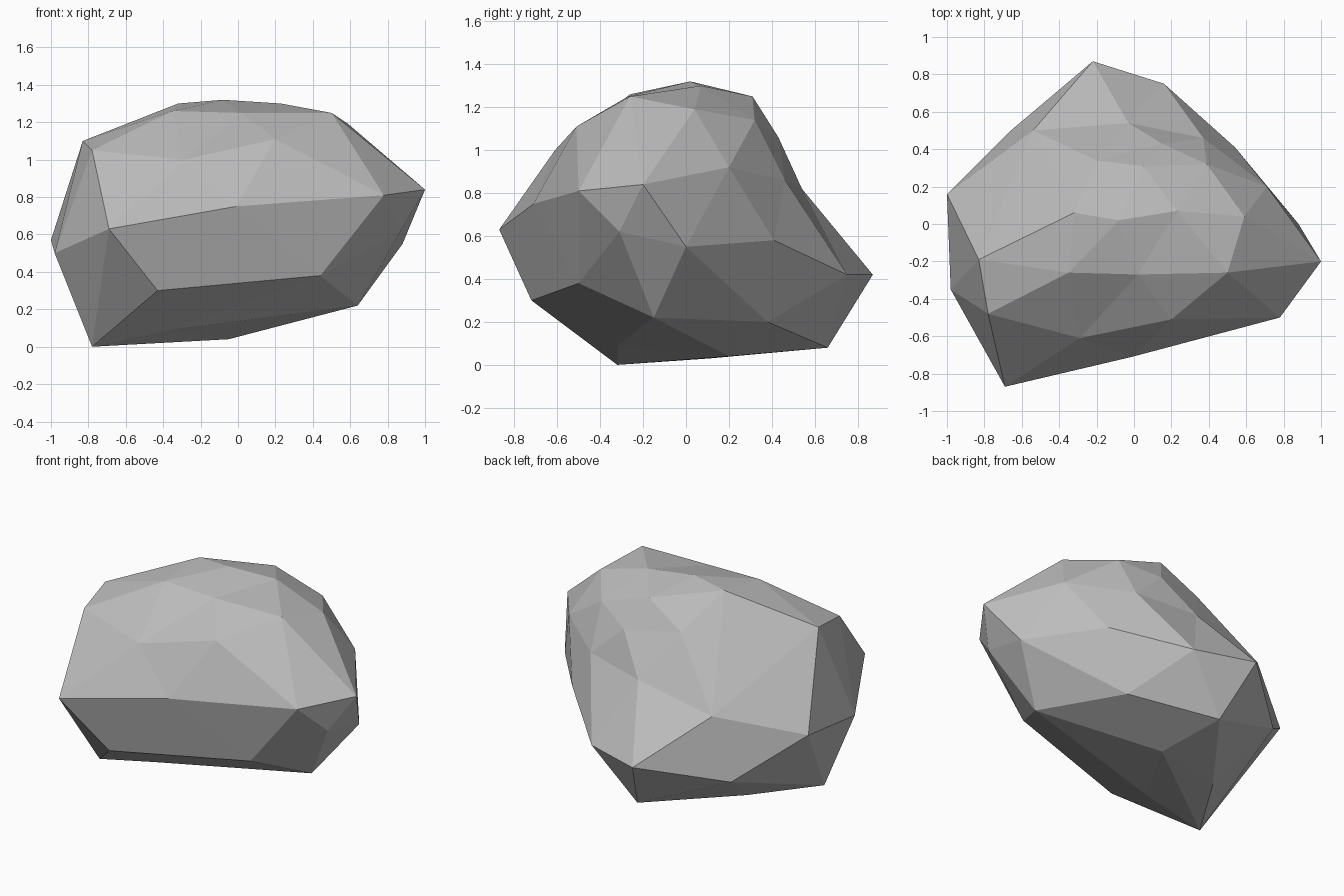
import bpy
import bmesh
from mathutils import Vector

default_cube = bpy.data.objects.get("Cube")
if default_cube:
    bpy.data.objects.remove(default_cube, do_unlink=True)

# Corner rings of the boulder, in hundredths of a unit
underside = [(-78, -32, 0), (-52, 11, 3), (-5, 20, 4), (-11, 66, 8), (-36, -32, 9),
             (64, -15, 22), (37, 38, 20), (-43, -72, 30), (44, -50, 38), (-67, 49, 30)]
waist = [(-98, -35, 50), (-100, 16, 57), (-22, 87, 42), (16, 75, 42),
         (54, 41, 58), (88, 0, 55), (87, -31, 62), (100, -20, 84),
         (78, -50, 81), (-1, -71, 75), (-69, -87, 63), (-54, 50, 70)]
shoulder = [(-83, -19, 110), (-78, -48, 105), (-29, -61, 100), (20, -51, 111),
            (71, 20, 92), (37, 46, 86), (-3, 54, 82), (15, 43, 106),
            (-20, 34, 110), (39, 32, 114)]
crown = [(-32, 6, 130), (-8, 2, 132), (23, 7, 130), (-35, -26, 126),
         (2, -27, 125), (50, -26, 125), (59, 4, 119), (5, 31, 125)]

core = Vector((0, 0, 0.6))
rounding = 0.5


def inflate(corner):
    """Push a corner toward a sphere so that shallow dents stay on the skin."""
    offset = corner - core
    return core + offset * offset.length ** -rounding


def make_stone_material():
    material = bpy.data.materials.new("stone grey")
    material.use_nodes = True
    colour = (0.5, 0.5, 0.5, 1)
    material.diffuse_color = colour
    shader = material.node_tree.nodes["Principled BSDF"]
    shader.inputs["Base Color"].default_value = colour
    shader.inputs["Roughness"].default_value = 0.9
    return material


def build_boulder(rings):
    """Wrap a skin round the inflated corners, then settle them back in place."""
    bm = bmesh.new()
    resting_place = {}
    for ring in rings:
        for corner in ring:
            position = Vector(corner) / 100
            vertex = bm.verts.new(inflate(position))
            resting_place[vertex] = position
    bmesh.ops.convex_hull(bm, input=list(bm.verts))
    for vertex, position in resting_place.items():
        vertex.co = position
    loose = [vertex for vertex in bm.verts if not vertex.link_faces]
    bmesh.ops.delete(bm, geom=loose, context="VERTS")
    bmesh.ops.recalc_face_normals(bm, faces=list(bm.faces))
    # Flat facets
    for face in bm.faces:
        face.smooth = False
    mesh = bpy.data.meshes.new("boulder")
    bm.to_mesh(mesh)
    bm.free()
    mesh.materials.append(make_stone_material())
    boulder = bpy.data.objects.new("boulder", mesh)
    bpy.context.collection.objects.link(boulder)
    return boulder


build_boulder([underside, waist, shoulder, crown])
